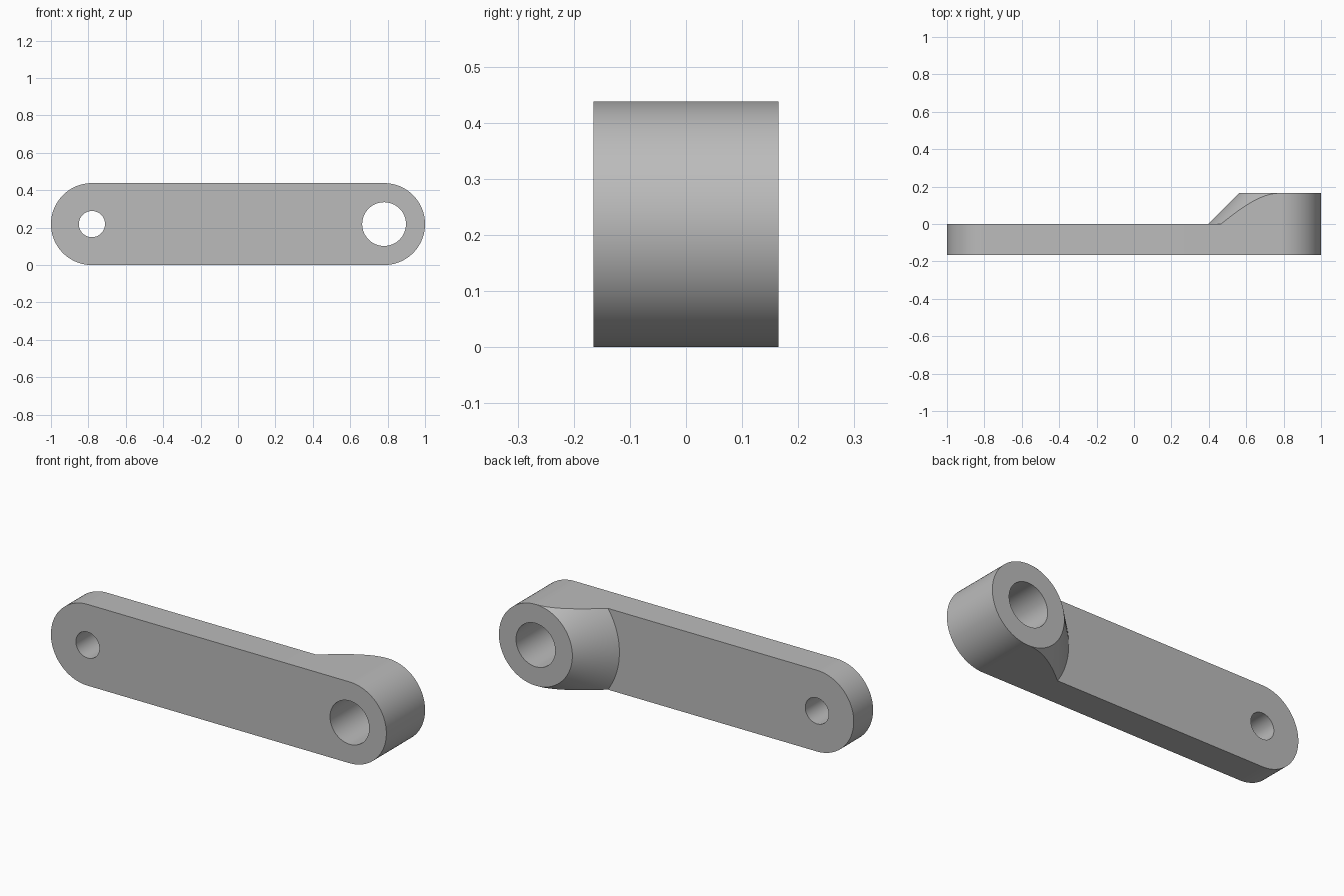
import bpy, bmesh
from math import sin, cos, pi, asin

cube = bpy.data.objects.get("Cube")
if cube:
    bpy.data.objects.remove(cube, do_unlink=True)

R = 0.219           # end radius, also half the height
CX = 1 - R          # distance of each pivot from the middle
T = 0.165           # plate thickness, and boss height behind it
FLARE = R + T       # boss foot radius, 45 degree cone

grey = bpy.data.materials.new("plain grey")
grey.use_nodes = True
grey.diffuse_color = (0.5, 0.5, 0.5, 1)
grey.node_tree.nodes["Principled BSDF"].inputs["Base Color"].default_value = (0.5, 0.5, 0.5, 1)


def span(a, b, n):
    return [a + (b - a) * i / n for i in range(n + 1)]


bm = bmesh.new()


def ring(cx, angles, radius, depth):
    return [bm.verts.new((cx + radius(a) * cos(a), depth(a), R + radius(a) * sin(a)))
            for a in angles]


def strip(lower, upper):
    for i in range(len(lower) - 1):
        bm.faces.new((lower[i], lower[i + 1], upper[i + 1], upper[i]))


# Angles round the boss: wall part (flat, round end, flat), then the cone foot
corner = pi - asin(R / FLARE)
wall = span(-corner, -pi / 2, 20) + span(-pi / 2, pi / 2, 64)[1:] + span(pi / 2, corner, 20)[1:]
foot = span(corner, 2 * pi - corner, 28)
left = span(pi / 2, 3 * pi / 2, 64)


def outline(a):
    return R if cos(a) >= -1e-6 else min(FLARE, R / abs(sin(a)))


def knee(a):
    return FLARE - outline(a)


# Boss rings and flared cone
front = ring(CX, wall, outline, lambda a: -T)
around = wall + foot[1:-1]
rim = ring(CX, around, outline, knee)
top = ring(CX, around, lambda a: R, lambda a: T)
strip(front, rim[:len(wall)])
strip(rim + rim[:1], top + top[:1])
bm.faces.new(top)

# Arm: rounded left end, long flat sides, front and back faces
left_front = ring(-CX, left, lambda a: R, lambda a: -T)
left_back = ring(-CX, left, lambda a: R, lambda a: 0)
n = len(wall)
strip([front[-1]] + left_front + [front[0]], [rim[n - 1]] + left_back + [rim[0]])
bm.faces.new(front + left_front)
bm.faces.new(left_back + [rim[0]] + rim[n - 1:][::-1])

bmesh.ops.remove_doubles(bm, verts=bm.verts, dist=1e-5)
bmesh.ops.recalc_face_normals(bm, faces=bm.faces)
mesh = bpy.data.meshes.new("lever_arm")
bm.to_mesh(mesh)
bm.free()
mesh.materials.append(grey)
arm = bpy.data.objects.new("lever_arm", mesh)
bpy.context.collection.objects.link(arm)

# Pivot holes: small at the left end, large through the boss
for name, x, radius in (("small_hole", -CX, 0.07), ("large_hole", CX, 0.117)):
    bpy.ops.mesh.primitive_cylinder_add(vertices=64, radius=radius, depth=1,
                                        location=(x, 0, R), rotation=(pi / 2, 0, 0))
    cutter = bpy.context.object
    cutter.name = name + "_cutter"
    cutter.hide_render = True
    cutter.data.materials.append(grey)
    cut = arm.modifiers.new(name, 'BOOLEAN')
    cut.operation = 'DIFFERENCE'
    cut.solver = 'EXACT'
    cut.object = cutter
    bpy.ops.object.select_all(action='DESELECT')
    arm.select_set(True)
    bpy.context.view_layer.objects.active = arm
    bpy.ops.object.modifier_apply(modifier=name)
    bpy.data.objects.remove(cutter, do_unlink=True)

bpy.ops.object.shade_smooth_by_angle(angle=pi / 9)
